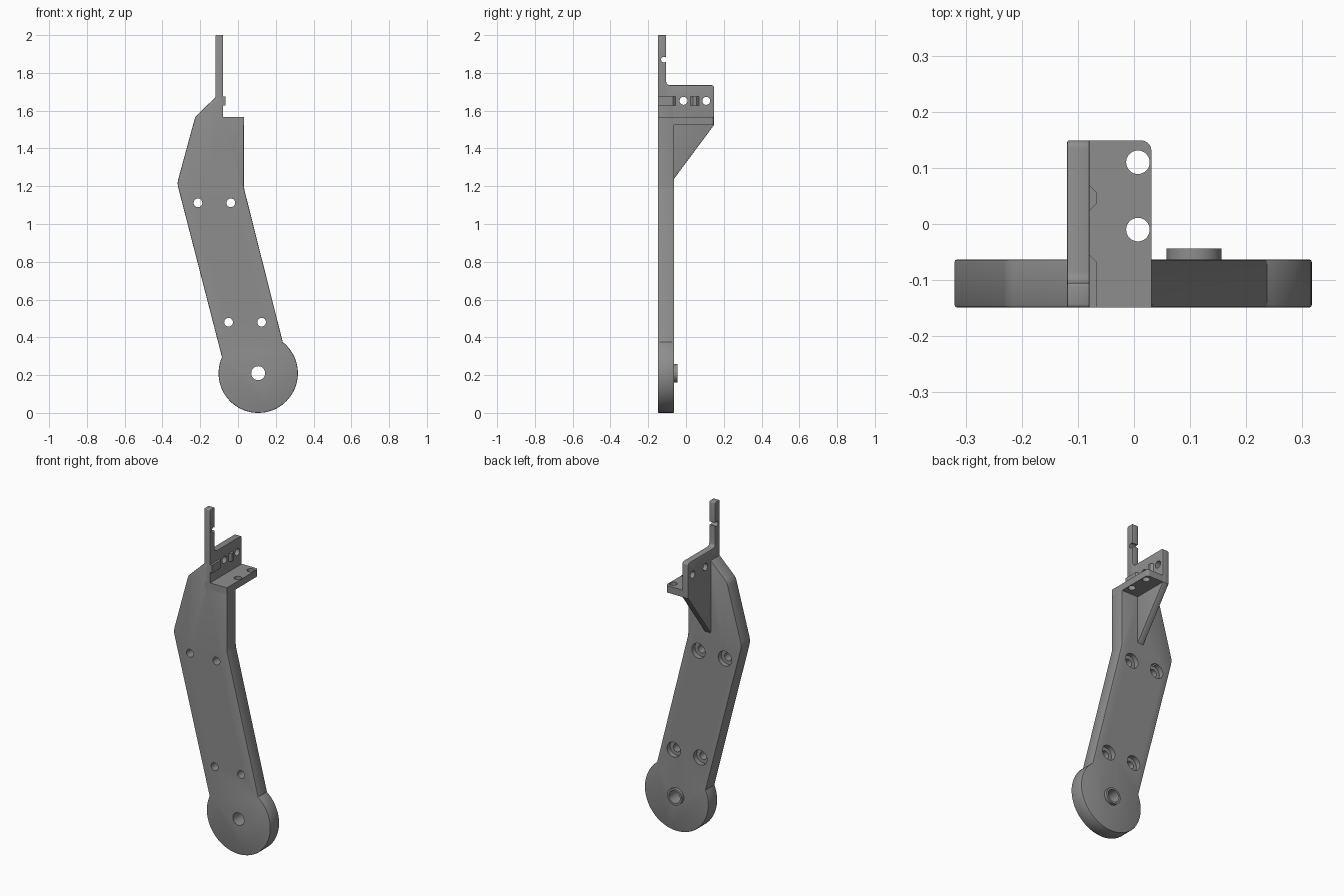
import bpy, bmesh, math
from mathutils import Vector

if "Cube" in bpy.data.objects:
    bpy.data.objects.remove(bpy.data.objects["Cube"])

grey = bpy.data.materials.new("mid grey")
grey.diffuse_color = (0.27, 0.27, 0.27, 1)
grey.use_nodes = True
grey.node_tree.nodes["Principled BSDF"].inputs["Base Color"].default_value = grey.diffuse_color

FRONT, BACK = -0.149, -0.063      # thickness range of the arm plate
REAR = 0.149                      # rear end of the bracket


def arc(cx, cy, r, a0, a1, n):
    """Points on an arc, angles in degrees."""
    return [(cx + r * math.cos(math.radians(a0 + (a1 - a0) * i / n)),
             cy + r * math.sin(math.radians(a0 + (a1 - a0) * i / n))) for i in range(n + 1)]


def prism(name, pts, axis, lo, hi, rim=0.0):
    """Extrude a 2D profile along an axis, optionally rounding both rims."""
    def place(p, d):
        q = list(p)
        q.insert(axis, d)
        return Vector(q)
    bm = bmesh.new()
    base = bm.faces.new([bm.verts.new(place(p, lo)) for p in pts])
    new = bmesh.ops.extrude_face_region(bm, geom=[base])["geom"]
    shift = place((0, 0), hi - lo)
    bmesh.ops.translate(bm, verts=[v for v in new if isinstance(v, bmesh.types.BMVert)], vec=shift)
    bmesh.ops.recalc_face_normals(bm, faces=bm.faces)
    if rim:
        edges = [e for e in bm.edges if abs(e.verts[0].co[axis] - e.verts[1].co[axis]) < 1e-6]
        bmesh.ops.bevel(bm, geom=edges, offset=rim, segments=2, profile=0.5, affect='EDGES')
    me = bpy.data.meshes.new(name)
    bm.to_mesh(me)
    bm.free()
    ob = bpy.data.objects.new(name, me)
    bpy.context.collection.objects.link(ob)
    me.materials.append(grey)
    return ob


def drill(ob, axis, u, v, r, lo, hi):
    """Cut a round hole along an axis."""
    tool = prism("drill", arc(u, v, r, 0, 360, 32)[:-1], axis, lo, hi)
    mod = ob.modifiers.new("hole", 'BOOLEAN')
    mod.operation, mod.solver, mod.object = 'DIFFERENCE', 'EXACT', tool
    bpy.context.view_layer.objects.active = ob
    bpy.ops.object.modifier_apply(modifier=mod.name)
    bpy.data.objects.remove(tool)


# Arm plate: round foot, slanted shank, angled head
HUB = (0.107, 0.21)
outline = arc(*HUB, 0.21, 51.8, -204, 64)
outline += [(-0.317, 1.195), (-0.32, 1.215), (-0.317, 1.235),
            (-0.231, 1.55), (-0.226, 1.566), (-0.214, 1.58),
            (-0.118, 1.672), (-0.079, 1.672), (-0.079, 1.565), (0.031, 1.565),
            (0.031, 1.205), (0.034, 1.18)]
arm = prism("arm_plate", outline, 1, FRONT, BACK, 0.005)
for x, z in [(-0.212, 1.112), (-0.038, 1.112), (-0.05, 0.48), (0.125, 0.48)]:
    drill(arm, 1, x, z, 0.023, -0.2, 0)
    drill(arm, 1, x, z, 0.044, -0.092, 0)      # screw head recess
drill(arm, 1, *HUB, 0.037, -0.2, 0)

# Raised collar around the pivot hole
collar = prism("pivot_collar", arc(*HUB, 0.049, 0, 360, 40)[:-1], 1, BACK - 0.004, -0.044)
drill(collar, 1, *HUB, 0.037, -0.2, 0.1)

# Upright wall with tall prong and triangular gusset below
side = [(-0.10, 1.24), (BACK, 1.24), (REAR, 1.525)]
side += arc(REAR - 0.014, 1.721, 0.014, 0, 90, 4)
side += arc(-0.085, 1.755, 0.02, 270, 180, 4)
side += arc(-0.111, 1.994, 0.006, 0, 90, 3) + arc(FRONT + 0.006, 1.994, 0.006, 90, 180, 3)
side += [(FRONT, 1.5), (-0.10, 1.5)]
wall = prism("upright_wall", side, 0, -0.119, -0.079, 0.003)
for y in (-0.013, 0.107):
    drill(wall, 0, y, 1.652, 0.021, -0.3, 0.1)
drill(wall, 0, -0.117, 1.87, 0.015, -0.3, 0.1)  # prong notch

# Shelf with two screw holes and a rounded rear corner
shelf_pts = [(-0.117, FRONT), (0.031, FRONT)] + arc(0.013, REAR - 0.018, 0.018, 0, 90, 5) + [(-0.117, REAR)]
shelf = prism("shelf", shelf_pts, 2, 1.525, 1.566)
for y in (-0.01, 0.11):
    drill(shelf, 2, 0.007, y, 0.021, 1.4, 1.7)

# Small tapered ridges on the wall face
ridges = [prism("ridge", [(-0.085, a), (-0.066, a + t), (-0.066, b - 0.015), (-0.085, b + 0.004)],
                2, 1.627, 1.675)
          for a, b, t in [(FRONT, -0.053, 0.0), (0.018, 0.071, 0.019)]]

for ob in [arm, collar, wall, shelf] + ridges:
    bpy.ops.object.select_all(action='DESELECT')
    ob.select_set(True)
    bpy.context.view_layer.objects.active = ob
    bpy.ops.object.shade_smooth_by_angle(angle=math.radians(30))
